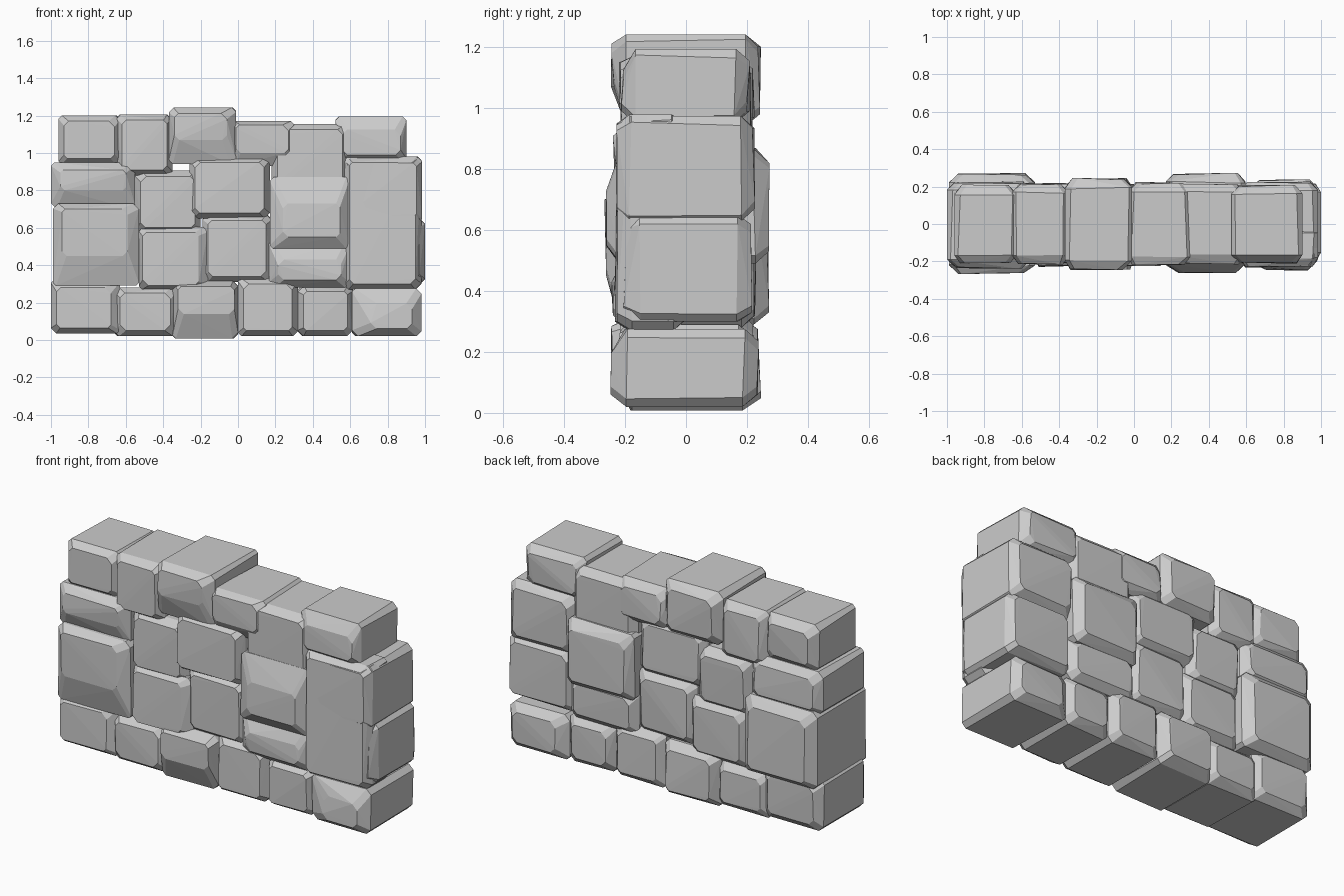
import bpy, bmesh, random

if "Cube" in bpy.data.objects:
    bpy.data.objects.remove(bpy.data.objects["Cube"])

random.seed(4)


def stone(name, x, z, y, front=(.04, .04, .04, .04), back=(.04, .04, .04, .04), depth=.045, cut=.025):
    """Rough-hewn block: four cut-corner rings along y, insets are (left, right, bottom, top)."""
    rings = [(y[0], front), (y[0] + depth, (0, 0, 0, 0)),
             (y[1] - depth, (0, 0, 0, 0)), (y[1], back)]
    bm = bmesh.new()
    for yy, (l, r, b, t) in rings:
        x0, x1, z0, z1 = x[0] + l, x[1] - r, z[0] + b, z[1] - t
        for px, sx in ((x0, 1), (x1, -1)):
            for pz, sz in ((z0, 1), (z1, -1)):
                c = cut * random.uniform(.6, 1.3)
                jy = random.uniform(-.006, .006)
                bm.verts.new((px + sx * c, yy + jy, pz))
                bm.verts.new((px, yy + jy, pz + sz * c))
    hull = bmesh.ops.convex_hull(bm, input=bm.verts)
    loose = [v for v in bm.verts if not v.link_faces]
    bmesh.ops.delete(bm, geom=loose, context='VERTS')
    bmesh.ops.recalc_face_normals(bm, faces=bm.faces)
    me = bpy.data.meshes.new(name)
    bm.to_mesh(me)
    bm.free()
    bpy.context.collection.objects.link(bpy.data.objects.new(name, me))


N = (.03, .03, .03, .03)
FLAT = (-.215, .215)
PROUD = (-.262, .268)

# bottom course
stone("base_stone_1", (-1, -.63), (.035, .33), (-.225, .22), (.03, .05, .03, .05))
stone("base_stone_2", (-.66, -.33), (.02, .28), FLAT, N)
stone("base_stone_3", (-.35, 0), (.008, .315), (-.242, .24), (.03, .02, .13, .03), depth=.06)
stone("base_stone_4", (0, .32), (.02, .33), (-.215, .22), N)
stone("base_stone_5", (.32, .615), (.02, .29), FLAT, N)
stone("base_stone_6", (.61, .98), (.02, .275), (-.242, .235), (.1, .05, .04, .08), (.06, .04, .04, .04))

# lower middle course
stone("left_large_stone", (-.99, -.53), (.29, .73), PROUD, (.05, .06, .16, .03), (.05, .05, .04, .05))
stone("mid_stone_1", (-.53, -.16), (.27, .605), (-.225, .215), (.02, .05, .02, .03))
stone("mid_stone_2", (-.19, .18), (.31, .67), (-.205, .21), N)
stone("mid_stone_3", (.165, .6), (.28, .53), (-.24, .225), (.05, .05, .04, .1))
stone("right_face_stone", (.565, .98), (.27, .98), (-.228, .0), N)
stone("right_lower_stone", (.585, 1), (.3, .65), (-.2, .215), N, N)

# upper middle course
stone("left_upper_stone", (-1, -.55), (.7, .95), (-.235, .222), (.05, .05, .1, .04))
stone("mid_stone_4", (-.55, -.2), (.57, .905), (-.205, .21), N)
stone("mid_stone_5", (-.26, .17), (.65, .98), (-.22, .205), N)
stone("proud_stone", (.17, .595), (.49, .87), PROUD, (.07, .05, .06, .14), (.04, .04, .04, .05))
stone("right_upper_stone", (.565, .985), (.63, .975), (-.23, .222), N)

# top course
stone("top_stone_1", (-.96, -.63), (.94, 1.2), (-.21, .205), N)
stone("top_stone_2", (-.65, -.35), (.88, 1.205), (-.21, .215), N)
stone("cap_stone", (-.37, -.01), (.94, 1.242), (-.242, .242), (.03, .05, .13, .03), depth=.05)
stone("top_stone_3", (-.03, .3), (.93, 1.17), (-.22, .22), (.02, .03, .07, .02))
stone("top_stone_4", (.18, .59), (.79, 1.155), (-.21, .215), N)
stone("top_stone_5", (.52, .9), (.95, 1.195), (-.208, .205), (.04, .03, .04, .07))
